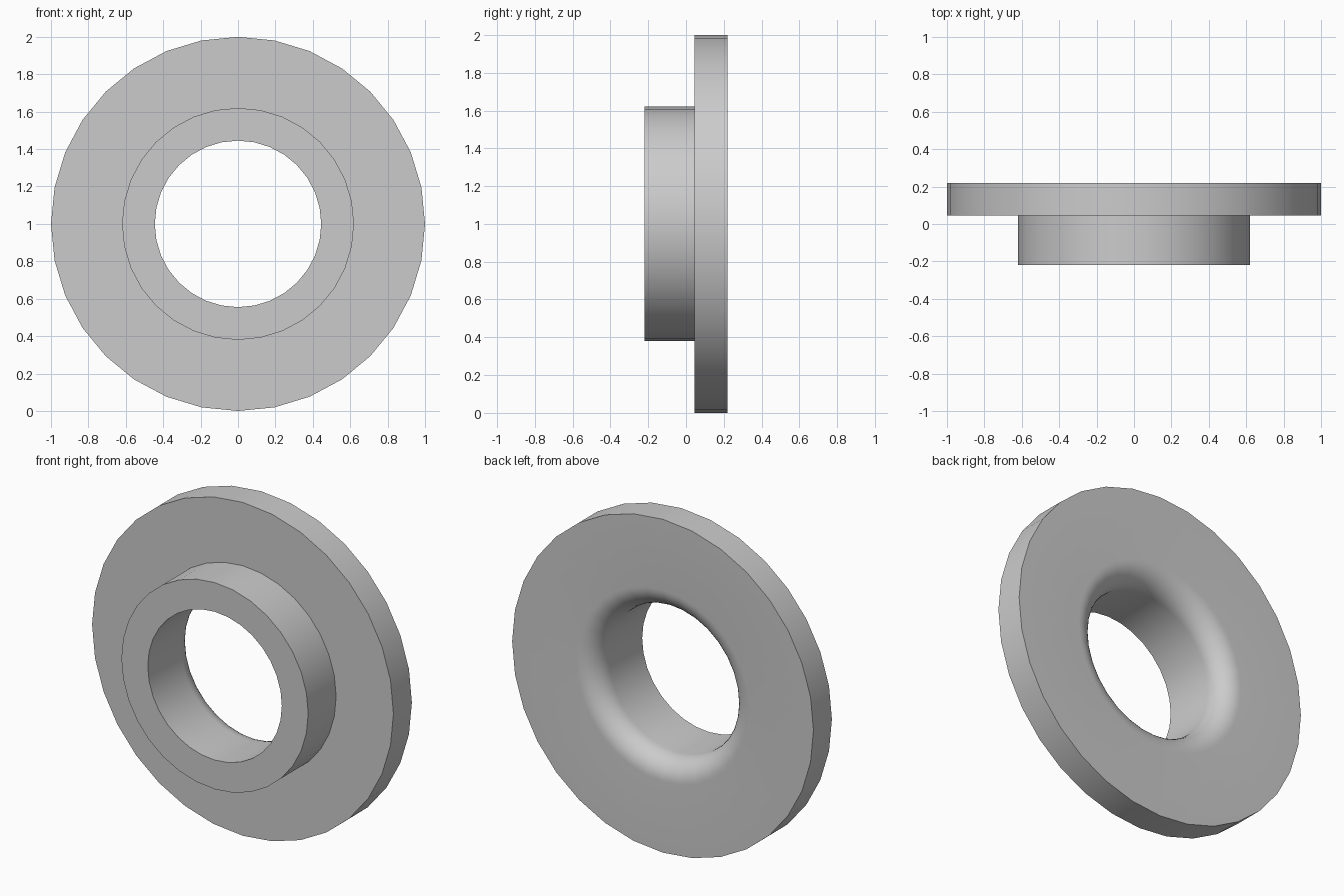
import bpy
import bmesh
from math import cos, sin, pi, radians
from mathutils import Matrix, Vector

cube = bpy.data.objects.get("Cube")
if cube:
    bpy.data.objects.remove(cube, do_unlink=True)

SEGMENTS = 32
FLANGE_R, HUB_R, BORE_R = 1.0, 0.62, 0.445
FRONT, STEP, BACK = -0.22, 0.045, 0.22
FILLET, FILLET_STEPS = 0.13, 10

grey = bpy.data.materials.new("plain grey")
grey.use_nodes = True
colour = (0.6, 0.6, 0.6, 1)
grey.diffuse_color = colour
grey.node_tree.nodes["Principled BSDF"].inputs["Base Color"].default_value = colour

# Half section as (radius, y): bore, hub, flange, then the rounded mouth at the back
section = [(BORE_R, FRONT), (HUB_R, FRONT), (HUB_R, STEP),
           (FLANGE_R, STEP), (FLANGE_R, BACK)]
for i in range(FILLET_STEPS + 1):
    a = pi / 2 * i / FILLET_STEPS
    section.append((BORE_R + FILLET * (1 - sin(a)), BACK - FILLET * (1 - cos(a))))

# Revolve the section around the y axis
bm = bmesh.new()
rings = []
for s in range(SEGMENTS):
    turn = Matrix.Rotation(2 * pi * s / SEGMENTS, 3, 'Y')
    rings.append([bm.verts.new(turn @ Vector((r, y, 0))) for r, y in section])
count = len(section)
for s in range(SEGMENTS):
    near, far = rings[s], rings[(s + 1) % SEGMENTS]
    for i in range(count):
        j = (i + 1) % count
        bm.faces.new((near[i], near[j], far[j], far[i]))
bmesh.ops.recalc_face_normals(bm, faces=bm.faces)

# Stand the flanged bushing on the ground
bmesh.ops.translate(bm, verts=bm.verts, vec=(0, 0, FLANGE_R))
mesh = bpy.data.meshes.new("flanged_bushing")
bm.to_mesh(mesh)
bm.free()
mesh.materials.append(grey)
bushing = bpy.data.objects.new("flanged_bushing", mesh)
bpy.context.collection.objects.link(bushing)

bpy.ops.object.select_all(action='DESELECT')
bushing.select_set(True)
bpy.context.view_layer.objects.active = bushing
bpy.ops.object.shade_smooth_by_angle(angle=radians(30))
